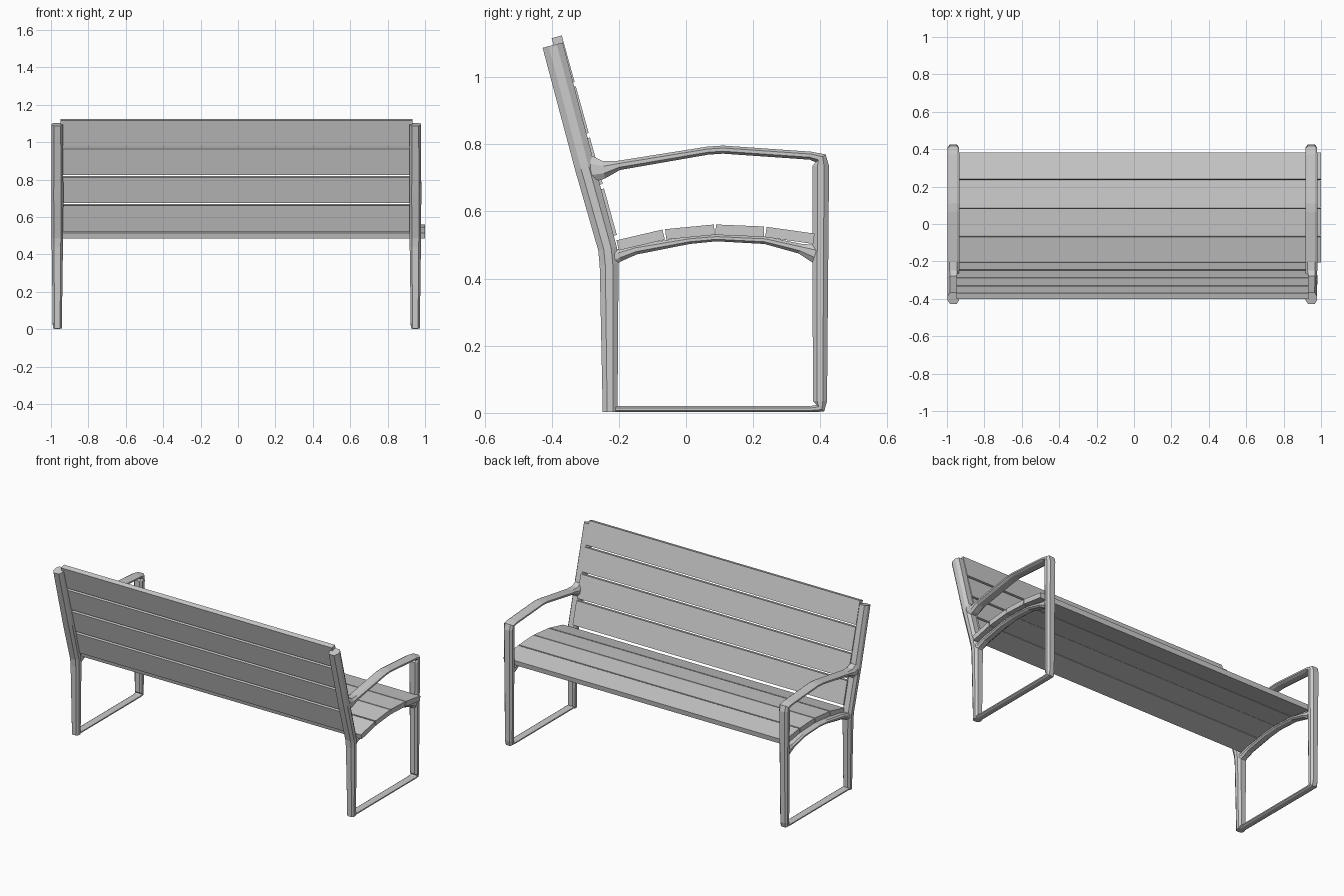
import bpy, bmesh
from mathutils import Vector

if "Cube" in bpy.data.objects:
    bpy.data.objects.remove(bpy.data.objects["Cube"])


def finish(bm, name):
    bmesh.ops.recalc_face_normals(bm, faces=bm.faces[:])
    me = bpy.data.meshes.new(name)
    bm.to_mesh(me)
    bm.free()
    ob = bpy.data.objects.new(name, me)
    bpy.context.collection.objects.link(ob)
    return ob


def bar(name, cx, path):
    """Sweep a flattened octagon along (y, z, thickness, width) points."""
    bm = bmesh.new()
    pts = [Vector(p[:2]) for p in path]
    rings = []
    for i, (y, z, t, w) in enumerate(path):
        a = (pts[i] - pts[max(i - 1, 0)])
        b = (pts[min(i + 1, len(pts) - 1)] - pts[i])
        a = (a if a.length else b).normalized()
        b = (b if b.length else a).normalized()
        tan = (a + b).normalized()
        n = Vector((-tan.y, tan.x)) / max(tan.dot(a), 0.5)
        ring = []
        for u, v in ((.5, .2), (.3, .5), (-.3, .5), (-.5, .2),
                     (-.5, -.2), (-.3, -.5), (.3, -.5), (.5, -.2)):
            ring.append(bm.verts.new((cx + u * w, y + n.x * v * t, z + n.y * v * t)))
        rings.append(ring)
    for r, s in zip(rings, rings[1:]):
        for k in range(8):
            bm.faces.new((r[k], r[(k + 1) % 8], s[(k + 1) % 8], s[k]))
    bm.faces.new(rings[0])
    bm.faces.new(rings[-1])
    return finish(bm, name)


def slat(name, x0, x1, p, q, thick):
    """Plank whose visible face runs from p to q in the yz plane."""
    p, q = Vector(p), Vector(q)
    d = (q - p).normalized()
    n = Vector((d.y, -d.x)) * thick
    bm = bmesh.new()
    ends = [[bm.verts.new((x, c.x, c.y)) for c in (p, q, q + n, p + n)] for x in (x0, x1)]
    for k in range(4):
        j = (k + 1) % 4
        bm.faces.new((ends[0][k], ends[0][j], ends[1][j], ends[1][k]))
    bm.faces.new(ends[0])
    bm.faces.new(ends[1])
    return finish(bm, name)


# Side frames
post = [(-0.226, 0.003, .044, .048), (-0.229, 0.44, .056, .060),
        (-0.234, 0.49, .056, .062), (-0.301, 0.73, .060, .064),
        (-0.397, 1.095, .062, .060)]
arm_loop = [(-0.285, 0.725, .085, .060), (-0.245, 0.724, .052, .064),
            (-0.20, 0.737, .028, .064), (0.065, 0.781, .024, .064),
            (0.11, 0.784, .024, .064), (0.37, 0.766, .024, .064),
            (0.401, 0.758, .030, .062), (0.401, 0.735, .050, .060),
            (0.399, 0.035, .042, .050), (0.400, 0.014, .022, .048),
            (0.37, 0.011, .018, .046), (-0.21, 0.011, .018, .046)]
rail = [(-0.23, 0.462, .065, .050), (-0.20, 0.469, .038, .050),
        (-0.15, 0.486, .029, .050), (0.01, 0.514, .022, .050),
        (0.09, 0.521, .020, .050), (0.235, 0.514, .022, .050),
        (0.34, 0.489, .030, .050), (0.385, 0.474, .055, .050)]
for side, cx in (("left", -0.966), ("right", 0.948)):
    bar(side + "_back_post", cx, post)
    bar(side + "_armrest_and_front_leg", cx, arm_loop)
    bar(side + "_seat_rail", cx, rail)

# Curved seat of four planks
seat = [((-0.207, 0.514), (-0.070, 0.546)), ((-0.062, 0.547), (0.083, 0.561)),
        ((0.089, 0.561), (0.233, 0.555)), ((0.240, 0.554), (0.383, 0.534))]
for i, (p, q) in enumerate(seat):
    slat(f"seat_slat_{i + 1}", -0.955, 1.0, p, q, 0.031)

# Reclined back of four planks
top, bottom = Vector((-0.370, 1.124)), Vector((-0.206, 0.53))
length = (bottom - top).length
d = (bottom - top).normalized()
gap = 0.014
w = (length - 3 * gap) / 4
for i in range(4):
    p = top + d * i * (w + gap)
    slat(f"back_slat_{i + 1}", -0.95, 0.933, p, p + d * w, 0.031)
